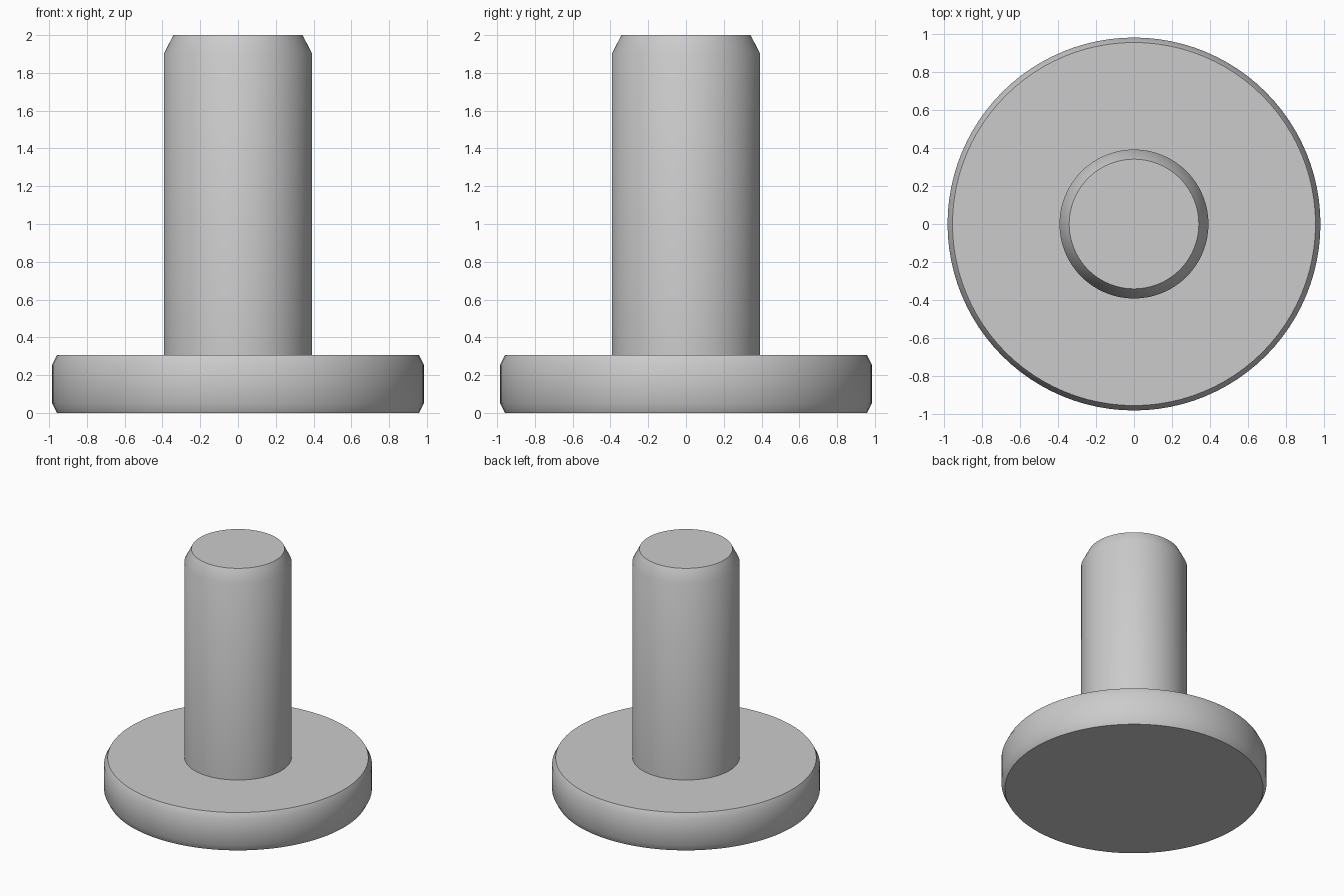
import bpy
import bmesh
from math import cos, sin, radians, tau

cube = bpy.data.objects.get("Cube")
if cube:
    bpy.data.objects.remove(cube, do_unlink=True)

SIDES = 96

# Plain grey material
grey = bpy.data.materials.new("plain_grey")
grey.use_nodes = True
colour = (0.6, 0.6, 0.6, 1)
grey.diffuse_color = colour
grey.node_tree.nodes["Principled BSDF"].inputs["Base Color"].default_value = colour


def turned_part(name, profile):
    """Turn a (radius, height) profile around z and cap both ends."""
    bm = bmesh.new()
    rings = [[bm.verts.new((r * cos(tau * i / SIDES), r * sin(tau * i / SIDES), z))
              for i in range(SIDES)] for r, z in profile]
    for low, high in zip(rings, rings[1:]):
        for i in range(SIDES):
            j = (i + 1) % SIDES
            bm.faces.new((low[i], low[j], high[j], high[i]))
    bm.faces.new(rings[0][::-1])
    bm.faces.new(rings[-1])
    mesh = bpy.data.meshes.new(name)
    bm.to_mesh(mesh)
    bm.free()
    mesh.materials.append(grey)
    obj = bpy.data.objects.new(name, mesh)
    bpy.context.collection.objects.link(obj)
    bpy.ops.object.select_all(action="DESELECT")
    obj.select_set(True)
    bpy.context.view_layer.objects.active = obj
    bpy.ops.object.shade_smooth_by_angle(angle=radians(30))
    return obj


# Wide disc with a chamfer on both rims
turned_part("base_disc", [(0.958, 0), (0.984, 0.051), (0.984, 0.256), (0.958, 0.307)])

# Upright pin with a chamfered tip, seated in the disc
turned_part("pin", [(0.393, 0.29), (0.393, 1.9), (0.342, 2)])
